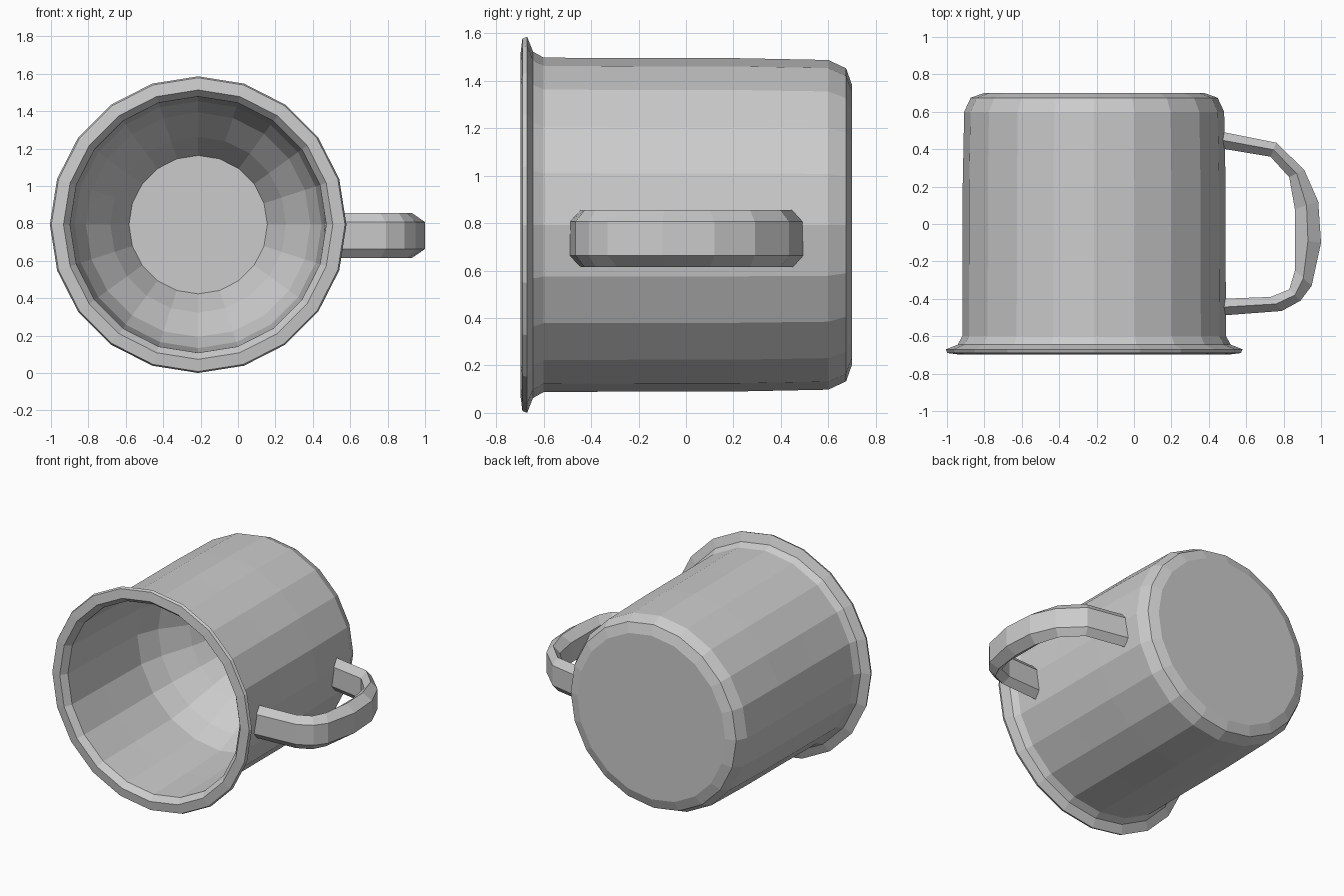
import bpy, bmesh
from math import cos, sin, pi
from mathutils import Vector

if "Cube" in bpy.data.objects:
    bpy.data.objects.remove(bpy.data.objects["Cube"])

SIDES = 20
CX, CZ = -0.213, 0.793   # axis of the mug, which lies along y


def bridge_rings(bm, rings):
    for a, b in zip(rings, rings[1:]):
        n = len(a)
        for i in range(n):
            j = (i + 1) % n
            bm.faces.new((a[i], a[j], b[j], b[i]))
    bm.faces.new(rings[0][::-1])
    bm.faces.new(rings[-1])


def finish(bm, name):
    bmesh.ops.recalc_face_normals(bm, faces=bm.faces)
    mesh = bpy.data.meshes.new(name)
    bm.to_mesh(mesh)
    bm.free()
    obj = bpy.data.objects.new(name, mesh)
    bpy.context.collection.objects.link(obj)
    return obj


def lathe(name, profile):
    """Revolve (radius, y) points about the mug axis and cap both ends."""
    bm = bmesh.new()
    rings = []
    for r, y in profile:
        rings.append([bm.verts.new((CX + r * cos(2 * pi * i / SIDES), y,
                                    CZ + r * sin(2 * pi * i / SIDES)))
                      for i in range(SIDES)])
    bridge_rings(bm, rings)
    return finish(bm, name)


def strap(name, outer, inner, z, half):
    """Sweep a flattened hexagon between an outer and an inner outline."""
    bm = bmesh.new()
    rings = []
    for o, i in zip(outer, inner):
        o, i = Vector((*o, z)), Vector((*i, z))
        mid, up = (o + i) / 2, Vector((0, 0, half))
        rings.append([bm.verts.new(p) for p in (
            o + up * 0.6, o - up * 0.6, mid - up,
            i - up * 0.6, i + up * 0.6, mid + up)])
    bridge_rings(bm, rings)
    return finish(bm, name)


# Mug shell: closed base, rounded edge, wall, flared lip, then the inside
lathe("mug_body", [
    (0.59, 0.70), (0.66, 0.675), (0.695, 0.60), (0.703, 0.20), (0.703, -0.20),
    (0.705, -0.60), (0.73, -0.645), (0.793, -0.67), (0.785, -0.69),
    (0.72, -0.698), (0.685, -0.655), (0.675, -0.30), (0.66, 0.10),
    (0.60, 0.25), (0.47, 0.42), (0.37, 0.60),
])

# Handle: rounded D on the +x side
strap("handle",
      [(0.46, 0.495), (0.76, 0.435), (0.91, 0.29), (0.985, 0.12),
       (1.00, -0.10), (0.95, -0.33), (0.89, -0.41), (0.79, -0.465), (0.46, -0.49)],
      [(0.46, 0.405), (0.73, 0.36), (0.83, 0.25), (0.86, 0.08),
       (0.86, -0.08), (0.86, -0.25), (0.83, -0.35), (0.73, -0.39), (0.46, -0.40)],
      0.735, 0.12)
